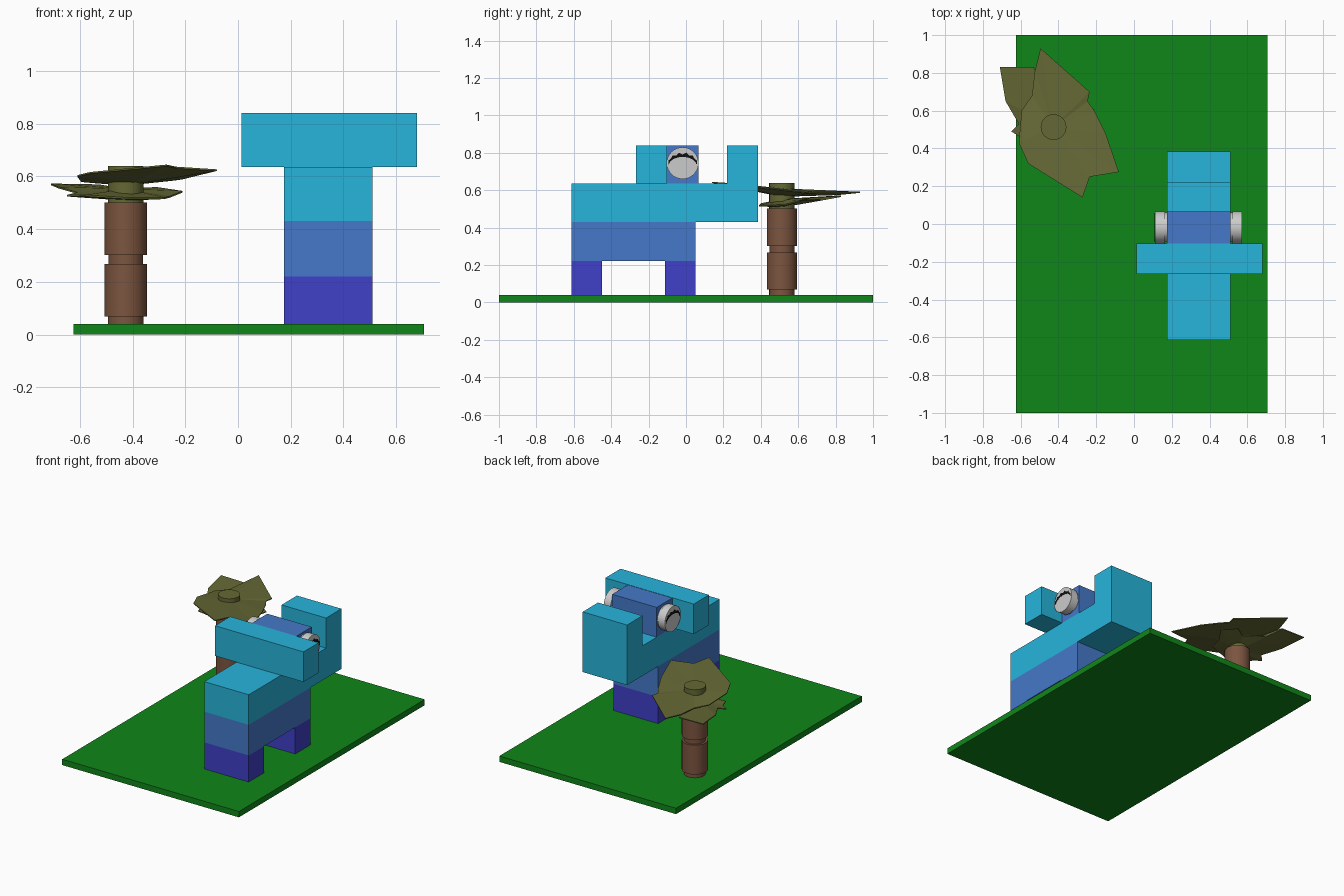
import bpy, bmesh, math
from mathutils import Vector

if "Cube" in bpy.data.objects:
    bpy.data.objects.remove(bpy.data.objects["Cube"])


def material(name, rgb):
    m = bpy.data.materials.new(name)
    m.diffuse_color = (*rgb, 1)
    m.use_nodes = True
    m.node_tree.nodes["Principled BSDF"].inputs["Base Color"].default_value = m.diffuse_color
    return m


GREEN = material("green", (0.005, 0.24, 0.01))
NAVY = material("dark_blue", (0.05, 0.05, 0.58))
BLUE = material("blue", (0.06, 0.19, 0.58))
SKY = material("sky_blue", (0.02, 0.46, 0.71))
BROWN = material("brown", (0.2, 0.09, 0.05))
OLIVE = material("olive", (0.13, 0.14, 0.035))
GREY = material("light_grey", (0.62, 0.62, 0.6))
BLACK = material("black", (0.005, 0.005, 0.005))


def finish(bm, name, mat):
    bmesh.ops.recalc_face_normals(bm, faces=bm.faces)
    me = bpy.data.meshes.new(name)
    bm.to_mesh(me)
    bm.free()
    me.materials.append(mat)
    ob = bpy.data.objects.new(name, me)
    bpy.context.collection.objects.link(ob)
    return ob


def smooth(ob):
    bpy.ops.object.select_all(action='DESELECT')
    ob.select_set(True)
    bpy.context.view_layer.objects.active = ob
    bpy.ops.object.shade_smooth_by_angle(angle=math.radians(30))


def box(name, x, y, z, mat):
    bm = bmesh.new()
    bmesh.ops.create_cube(bm, size=1)
    for v in bm.verts:
        v.co = Vector([(r[0] + r[1]) / 2 + c * (r[1] - r[0]) for c, r in zip(v.co, (x, y, z))])
    return finish(bm, name, mat)


def lathe(name, profile, loc, mat, sides=32):
    """Closed turned part from (radius, height) pairs."""
    bm = bmesh.new()
    rings = [[bm.verts.new((r * math.cos(a), r * math.sin(a), h))
              for a in (math.tau * i / sides for i in range(sides))] for r, h in profile]
    for a, b in zip(rings, rings[1:]):
        for i in range(sides):
            j = (i + 1) % sides
            bm.faces.new((a[i], a[j], b[j], b[i]))
    bm.faces.new(rings[0])
    bm.faces.new(rings[-1])
    ob = finish(bm, name, mat)
    ob.location = loc
    smooth(ob)
    return ob


def leaf(name, outline, centre, thick):
    """Jagged faceted leaf: outline joined to a raised centre, top and bottom."""
    bm = bmesh.new()
    top = [bm.verts.new((x, y, z)) for x, y, z in outline]
    low = [bm.verts.new((x, y, z - 0.006)) for x, y, z in outline]
    ct = bm.verts.new(centre)
    cb = bm.verts.new((centre[0], centre[1], centre[2] - thick))
    n = len(top)
    for i in range(n):
        j = (i + 1) % n
        bm.faces.new((ct, top[i], top[j]))
        bm.faces.new((cb, low[j], low[i]))
        bm.faces.new((top[i], low[i], low[j], top[j]))
    return finish(bm, name, OLIVE)


# Ground plate
box("base_plate", (-0.625, 0.707), (-1, 1), (0, 0.04), GREEN)

# Animal made of stacked bricks
W = (0.175, 0.51)
box("rear_leg", W, (-0.613, -0.448), (0.04, 0.221), NAVY)
box("front_leg", W, (-0.112, 0.05), (0.04, 0.221), NAVY)
box("lower_body", W, (-0.613, 0.05), (0.221, 0.43), BLUE)
box("upper_body", W, (-0.613, 0.385), (0.43, 0.635), SKY)
box("ears", (0.013, 0.68), (-0.266, -0.102), (0.635, 0.84), SKY)
box("trunk_tip", W, (0.219, 0.385), (0.635, 0.84), SKY)
box("head", W, (-0.102, 0.066), (0.635, 0.838), BLUE)

# Round eyes with black lashes on both sides of the head
EY, EZ, R = -0.018, 0.745, 0.085
for side, x in ((-1, 0.175), (1, 0.51)):
    tag = "left" if side < 0 else "right"
    eye = lathe(tag + "_eye", [(0.078, 0), (0.078, 0.012), (R, 0.012), (R, 0.063)],
                (x, EY, EZ), GREY)
    eye.rotation_euler = (0, side * math.pi / 2, 0)
    bm = bmesh.new()
    n = 12
    rows = []
    for i in range(n + 1):
        a = math.radians(5 + 170 * i / n)
        spike = 0.014 if i % 2 else 0.002
        px = x + side * 0.0645
        inner = (0.074 * math.cos(a), 0.045 * math.sin(a) - 0.012)
        outer = ((0.076 + spike * 0.3) * math.cos(a), (0.05 + spike) * math.sin(a) - 0.006)
        rows.append([bm.verts.new((px, EY + p[0], EZ + p[1])) for p in (inner, outer)])
    for a, b in zip(rows, rows[1:]):
        bm.faces.new((a[0], a[1], b[1], b[0]))
    lash = finish(bm, tag + "_eyelashes", BLACK)
    sol = lash.modifiers.new("thickness", 'SOLIDIFY')
    sol.thickness = 0.002
    sol.offset = 0

# Tree trunk: two stacked round bricks with narrow collars
TX, TY = -0.426, 0.513
lathe("tree_trunk", [(0.068, 0.04), (0.068, 0.068), (0.081, 0.068), (0.081, 0.268),
                     (0.066, 0.268), (0.066, 0.302), (0.081, 0.302), (0.081, 0.502)],
      (TX, TY, 0), BROWN)
lathe("tree_top_stud", [(0.068, 0.502), (0.068, 0.64)], (TX, TY, 0), OLIVE)

# Foliage
leaf("lower_leaves", [
    (-0.71, 0.83, 0.573), (-0.53, 0.83, 0.57), (-0.50, 0.72, 0.55), (-0.37, 0.63, 0.55),
    (-0.31, 0.66, 0.56), (-0.21, 0.605, 0.545), (-0.26, 0.53, 0.525), (-0.28, 0.44, 0.52),
    (-0.42, 0.39, 0.52), (-0.58, 0.40, 0.53), (-0.60, 0.46, 0.53), (-0.65, 0.49, 0.53),
    (-0.61, 0.53, 0.54), (-0.68, 0.65, 0.56)], (TX, TY, 0.553), 0.045)
leaf("upper_leaves", [
    (-0.495, 0.93, 0.592), (-0.235, 0.70, 0.592), (-0.245, 0.65, 0.59), (-0.21, 0.60, 0.595),
    (-0.15, 0.48, 0.61), (-0.08, 0.275, 0.627), (-0.235, 0.25, 0.637), (-0.272, 0.14, 0.645),
    (-0.56, 0.32, 0.617), (-0.61, 0.43, 0.605), (-0.595, 0.60, 0.585),
    (-0.54, 0.68, 0.58), (-0.525, 0.81, 0.58)], (TX, TY, 0.61), 0.045)
